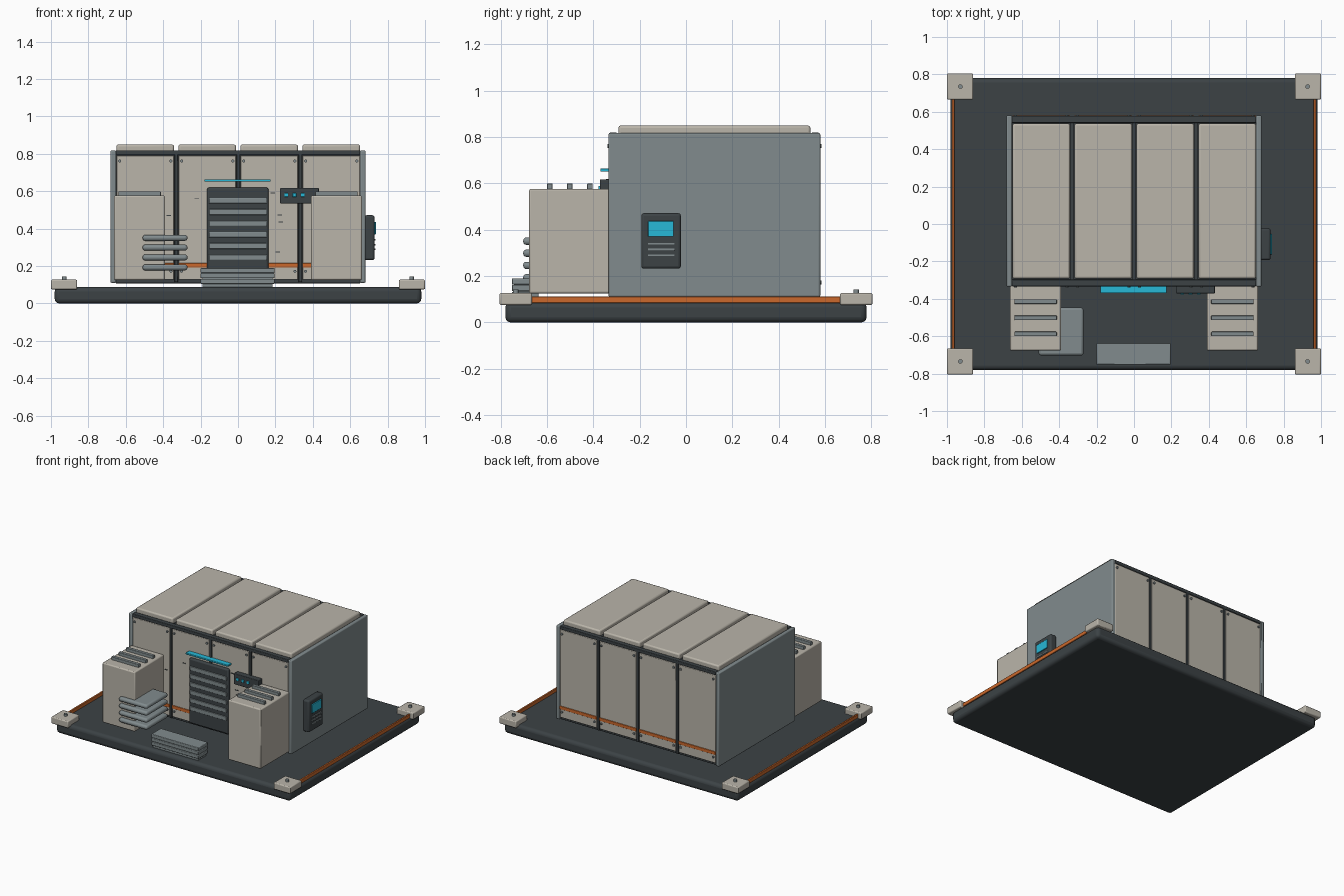
import bpy
import math


def material(name, r, g, b):
    m = bpy.data.materials.new(name)
    m.diffuse_color = (r, g, b, 1)
    return m


BEIGE = material("warm_panel", 0.49, 0.46, 0.40)
STEEL = material("blue_grey", 0.22, 0.26, 0.27)
DARK = material("dark_frame", 0.045, 0.055, 0.06)
ORANGE = material("orange_trim", 0.60, 0.14, 0.025)
CYAN = material("cyan_light", 0.02, 0.48, 0.68)


def finish(ob, name, mat, bevel=0.0, seg=2):
    ob.name = name
    ob.data.materials.append(mat)
    if bevel:
        mod = ob.modifiers.new("bevel", 'BEVEL')
        mod.width = bevel
        mod.segments = seg
    bpy.ops.object.shade_smooth_by_angle(angle=math.radians(35))
    return ob


def box(name, x, y, z, mat, bevel=0.004, seg=2):
    """Box from (min, max) ranges on each axis."""
    c = [(a + b) / 2 for a, b in (x, y, z)]
    bpy.ops.mesh.primitive_cube_add(size=1, location=c)
    ob = bpy.context.object
    ob.scale = [b - a for a, b in (x, y, z)]
    bpy.ops.object.transform_apply(location=False, rotation=False, scale=True)
    return finish(ob, name, mat, bevel, seg)


def bolt(name, loc, r, depth, mat, rot=(0, 0, 0), sides=12):
    bpy.ops.mesh.primitive_cylinder_add(vertices=sides, radius=r, depth=depth,
                                        location=loc, rotation=rot)
    return finish(bpy.context.object, name, mat)


def span(a, b, s):
    """Mirror a range across x = 0 when s is -1."""
    return tuple(sorted((a * s, b * s)))


# Base platform, corner pads and side trim
box("base_platform", (-0.98, 0.98), (-0.78, 0.78), (0, 0.088), DARK, 0.024, 3)
for sx in (-1, 1):
    for sy in (-1, 1):
        box("corner_pad", span(0.86, 1.0, sx), span(0.665, 0.805, sy),
            (0.075, 0.127), BEIGE, 0.007)
        bolt("corner_bolt", (0.928 * sx, 0.735 * sy, 0.134), 0.012, 0.018, STEEL)
    box("side_trim", span(0.96, 0.974, sx), (-0.68, 0.68), (0.084, 0.112), ORANGE, 0.003)

# Dark core with steel side walls
box("cabin_core", (-0.655, 0.655), (-0.318, 0.563), (0.108, 0.80), DARK)
for s in (-1, 1):
    box("side_wall", span(0.652, 0.682, s), (-0.335, 0.58), (0.11, 0.818), STEEL, 0.007)

# Four bays: front, back and roof panels with trim and screws
for i in range(4):
    cx = -0.495 + 0.3315 * i
    xr = (cx - 0.155, cx + 0.153)
    box("roof_panel", xr, (-0.292, 0.537), (0.795, 0.85), BEIGE, 0.01)
    for side, y0, y1 in (("front", -0.330, -0.312), ("back", 0.557, 0.575)):
        sgn = -1 if side == "front" else 1
        face = y0 if sgn < 0 else y1
        box(side + "_panel", xr, (y0, y1), (0.127, 0.792), BEIGE)
        box(side + "_trim", xr, tuple(sorted((face - 0.005 * sgn, face + 0.005 * sgn))),
            (0.192, 0.216), ORANGE, 0.002)
        for dx in (-0.138, 0.136):
            for z in (0.172, 0.762):
                bolt("panel_screw", (cx + dx, face + 0.003 * sgn, z), 0.008, 0.012,
                     STEEL, (math.pi / 2, 0, 0), 10)

# Seam ribs and top rails
for y0, y1 in ((-0.333, -0.296), (0.541, 0.577)):
    box("top_rail", (-0.652, 0.652), (y0, y1), (0.794, 0.819), DARK)
for i in range(3):
    x = -0.33 + 0.3315 * i
    box("front_rib", (x - 0.009, x + 0.009), (-0.333, -0.312), (0.115, 0.80), DARK, 0.002)
    box("back_rib", (x - 0.009, x + 0.009), (0.556, 0.577), (0.115, 0.80), DARK, 0.002)
    box("roof_rib", (x - 0.01, x + 0.01), (-0.30, 0.545), (0.79, 0.812), DARK, 0.002)

# Front side pods with raised slats
for s in (-1, 1):
    box("front_pod", span(0.39, 0.663, s), (-0.677, -0.325), (0.125, 0.577), BEIGE, 0.008)
    for y in (-0.588, -0.502, -0.415):
        box("pod_slat", span(0.413, 0.64, s), (y - 0.012, y + 0.012),
            (0.572, 0.60), STEEL, 0.003)

# Louvred front door and light bar
box("door_frame", (-0.165, 0.163), (-0.352, -0.322), (0.13, 0.62), DARK, 0.01)
for i in range(6):
    z = 0.247 + 0.0605 * i
    box("door_louvre", (-0.155, 0.153), (-0.358, -0.345), (z - 0.015, z + 0.015), STEEL, 0.003)
box("door_light_bar", (-0.18, 0.175), (-0.37, -0.325), (0.651, 0.664), CYAN, 0.003)

# Small status panel with three lights
box("status_panel", (0.225, 0.432), (-0.372, -0.325), (0.535, 0.617), DARK, 0.004)
for x in (0.258, 0.302, 0.346):
    box("status_light", (x - 0.01, x + 0.01), (-0.378, -0.368), (0.57, 0.59), CYAN, 0.002)

# Stacked entry step
for z in (0.105, 0.135, 0.163):
    box("entry_step", (-0.2, 0.195), (-0.752, -0.637), (z, z + 0.027), STEEL, 0.004)
box("step_riser", (-0.19, 0.185), (-0.742, -0.645), (0.085, 0.18), STEEL, 0)

# Stacked cooling fins beside the left pod
for z in (0.193, 0.246, 0.299, 0.351):
    box("cooling_fin", (-0.51, -0.27), (-0.703, -0.447), (z - 0.016, z + 0.016), STEEL, 0.014, 3)

# Wall console on the right side
box("wall_console", (0.675, 0.73), (-0.193, -0.022), (0.232, 0.472), DARK, 0.012, 3)
box("console_screen", (0.72, 0.737), (-0.163, -0.053), (0.37, 0.437), CYAN, 0.002)
for z in (0.29, 0.315, 0.34):
    box("console_key_row", (0.72, 0.735), (-0.165, -0.05), (z - 0.004, z + 0.004), STEEL, 0.001)

# Fine wear marks on the front panels
for x, z in ((-0.37, 0.47), (-0.22, 0.56), (0.185, 0.59), (0.222, 0.472), (0.228, 0.436), (0.212, 0.275)):
    box("panel_mark", (x - 0.012, x + 0.012), (-0.334, -0.328), (z - 0.0025, z + 0.0025), DARK, 0)
